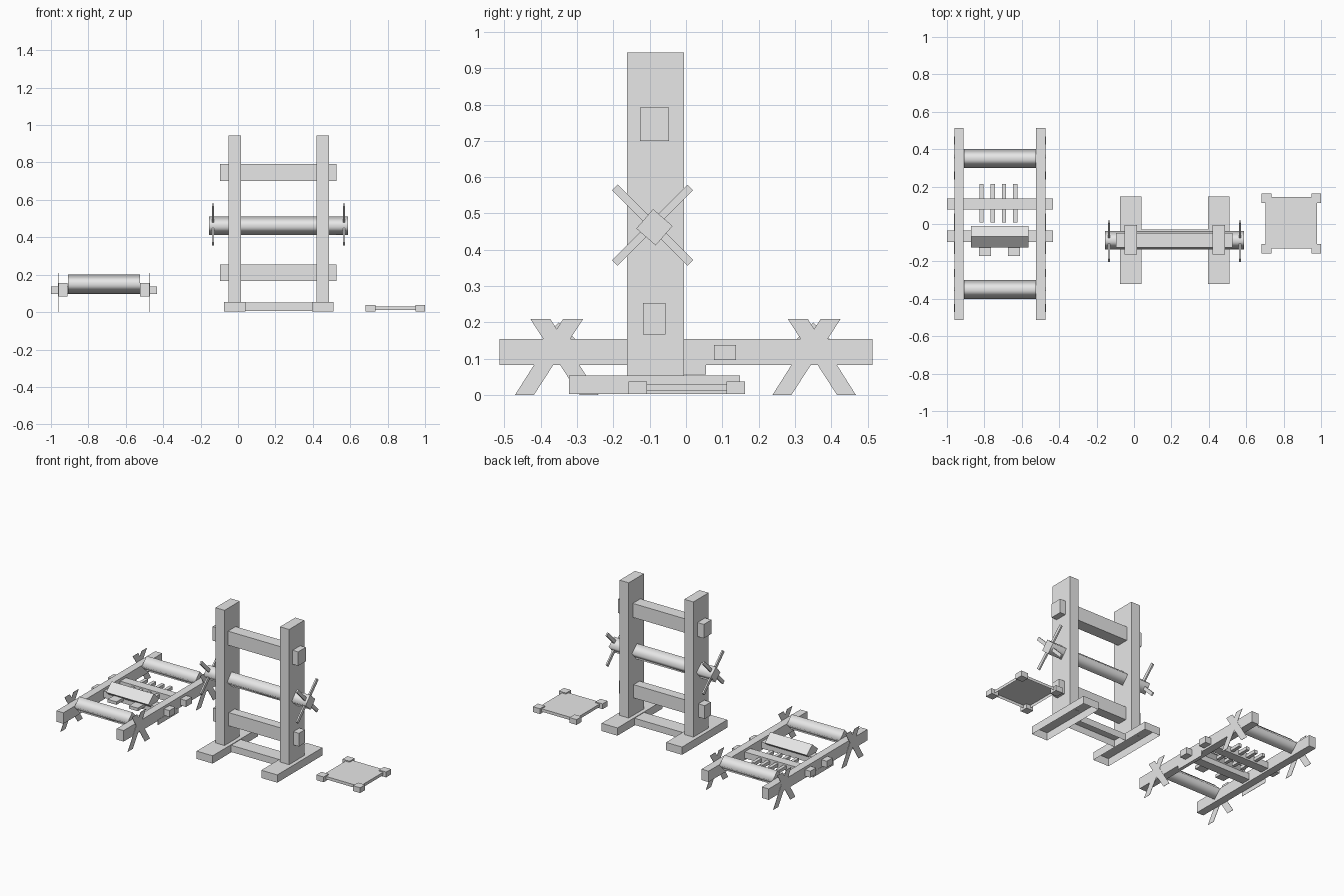
import bpy
import bmesh
from math import radians, cos, sin
from mathutils import Matrix

cube = bpy.data.objects.get("Cube")
if cube:
    bpy.data.objects.remove(cube, do_unlink=True)

grey = bpy.data.materials.new("plain_grey")
grey.use_nodes = True
COLOUR = (0.8, 0.8, 0.8, 1)
grey.diffuse_color = COLOUR
grey.node_tree.nodes["Principled BSDF"].inputs["Base Color"].default_value = COLOUR


def finish(name, bm):
    mesh = bpy.data.meshes.new(name)
    bm.to_mesh(mesh)
    bm.free()
    mesh.materials.append(grey)
    obj = bpy.data.objects.new(name, mesh)
    bpy.context.collection.objects.link(obj)
    return obj


def box(name, x, y, z, open_bottom=False):
    """Box from its (low, high) limits on each axis."""
    bm = bmesh.new()
    spans = (x, y, z)
    size = [b - a for a, b in spans]
    mid = [(a + b) / 2 for a, b in spans]
    bmesh.ops.create_cube(bm, size=1, matrix=Matrix.Translation(mid) @ Matrix.Diagonal((*size, 1)))
    if open_bottom:
        bm.normal_update()
        low = [f for f in bm.faces if f.normal.z < -0.9]
        bmesh.ops.delete(bm, geom=low, context='FACES_ONLY')
    return finish(name, bm)


def roller(name, x, y, z, ry, rz, turn=0, smooth=True):
    """Four-sided bar along x, standing on its edge."""
    bm = bmesh.new()
    rings = []
    for px in x:
        rings.append([bm.verts.new((px, y + ry * cos(radians(a + turn)), z + rz * sin(radians(a + turn))))
                      for a in range(0, 360, 90)])
    for i in range(4):
        j = (i + 1) % 4
        side = bm.faces.new((rings[0][i], rings[0][j], rings[1][j], rings[1][i]))
        side.smooth = smooth
    for ring in rings:
        cap = bm.faces.new(ring)
        for edge in cap.edges:
            edge.smooth = False
    bmesh.ops.recalc_face_normals(bm, faces=bm.faces)
    return finish(name, bm)


def side_plate(name, x, points, thickness=0.002):
    """Thin plate across x, cut to a (y, z) outline."""
    bm = bmesh.new()
    face = bm.faces.new([bm.verts.new((x - thickness / 2, y, z)) for y, z in points])
    moved = bmesh.ops.extrude_face_region(bm, geom=[face])["geom"]
    verts = [v for v in moved if isinstance(v, bmesh.types.BMVert)]
    bmesh.ops.translate(bm, verts=verts, vec=(thickness, 0, 0))
    bmesh.ops.recalc_face_normals(bm, faces=bm.faces)
    return finish(name, bm)


# Upright frame: posts, hollow feet and the tie between them
FRAME_X = 0.218
for side, sx in (("left", 1), ("right", -1)):
    cx = FRAME_X + sx * 0.235
    box(side + "_post", (cx - 0.033, cx + 0.033), (-0.163, -0.005), (0.053, 0.943))
    box(side + "_foot", (cx - 0.058, cx + 0.058), (-0.322, 0.148), (0.003, 0.054), True)
box("foot_tie", (0.04, 0.396), (-0.13, -0.03), (0.006, 0.05), True)

# Rails passing through the posts
box("upper_rail", (-0.097, 0.526), (-0.126, -0.047), (0.7, 0.792))
box("lower_rail", (-0.097, 0.526), (-0.119, -0.056), (0.167, 0.254))

# Winding roller with crossed handles at both ends
ROLL_Y, ROLL_Z = -0.087, 0.462
roller("winding_roller", (-0.155, 0.588), ROLL_Y, ROLL_Z, 0.05, 0.05, turn=4)
for side, cx in (("left", 0.567), ("right", -0.133)):
    for label, angle in (("a", 45), ("b", -45)):
        spoke = box(side + "_handle_" + label, (-0.005, 0.005), (-0.011, 0.011), (-0.147, 0.147))
        spoke.location = (cx, -0.092, 0.468)
        spoke.rotation_euler.x = radians(angle)

# Low bench: long rails with crossed legs on their outer faces
BENCH_X = -0.717
for side, sx in (("left", 1), ("right", -1)):
    cx = BENCH_X + sx * 0.219
    box(side + "_bench_rail", (cx - 0.025, cx + 0.025), (-0.513, 0.513), (0.083, 0.155))
    outer = cx + sx * 0.0255
    for end, cy in (("back", 0.353), ("front", -0.356)):
        for lean, sy in (("a", 1), ("b", -1)):
            outline = [(cy + sy * -0.115, 0), (cy + sy * -0.063, 0),
                       (cy + sy * 0.073, 0.21), (cy + sy * 0.018, 0.21)]
            side_plate(f"{side}_{end}_leg_{lean}", outer, outline)
    # Thin web under the middle of the rail
    side_plate(side + "_rail_web", outer, [(-0.16, 0.056), (0.055, 0.056), (0.055, 0.09), (-0.16, 0.09)])

# Bench rollers and cross beams
for end, cy in (("back", 0.35), ("front", -0.35)):
    roller(end + "_bench_roller", (-0.91, -0.523), cy, 0.15, 0.05, 0.05)
for end, cy in (("back", 0.107), ("front", -0.065)):
    box(end + "_cross_beam", (-1.0, -0.432), (cy - 0.03, cy + 0.03), (0.096, 0.138))

# Ridge block with two small tabs, and the comb teeth
roller("ridge_block", (-0.872, -0.565), -0.068, 0.152, 0.057, 0.05, smooth=False)
for i, cx in enumerate((-0.797, -0.642)):
    box(f"block_tab_{i + 1}", (cx - 0.032, cx + 0.032), (-0.17, -0.09), (0.115, 0.135))
for i in range(4):
    cx = -0.815 + i * 0.06
    box(f"comb_tooth_{i + 1}", (cx - 0.011, cx + 0.011), (0.008, 0.213), (0.107, 0.128))

# Small stand: flat panel with four corner blocks
STAND_X, STAND_Y = 0.841, 0.002
box("stand_panel", (0.704, 0.978), (-0.132, 0.145), (0.012, 0.031), True)
for depth, sy in (("back", 1), ("front", -1)):
    for side, sx in (("left", 1), ("right", -1)):
        cx, cy = STAND_X + sx * 0.133, STAND_Y + sy * 0.135
        box(f"{depth}_{side}_corner", (cx - 0.026, cx + 0.026), (cy - 0.026, cy + 0.026), (0.003, 0.038))
